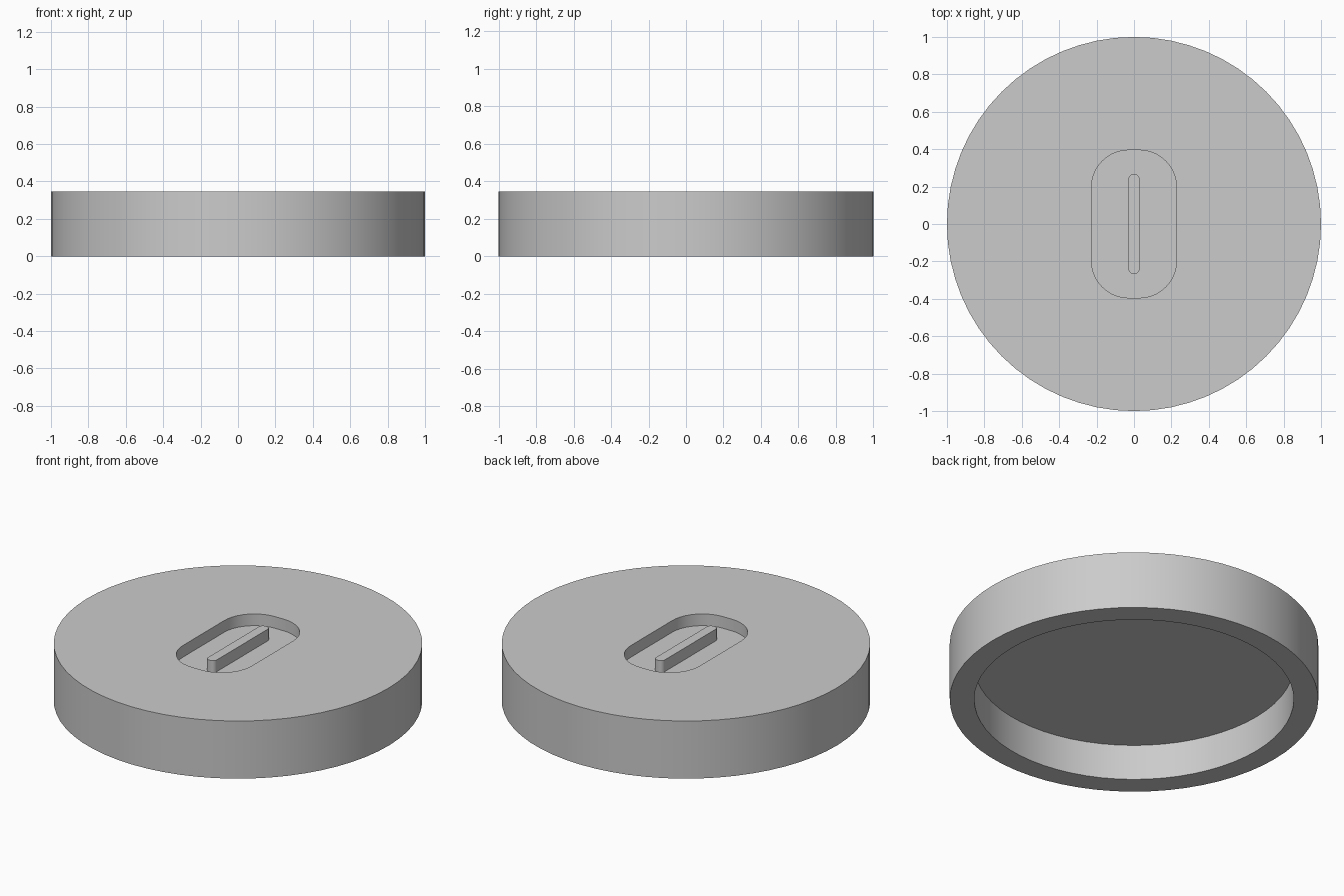
import bpy
import bmesh
from math import cos, sin, pi, radians

if "Cube" in bpy.data.objects:
    bpy.data.objects.remove(bpy.data.objects["Cube"], do_unlink=True)

HEIGHT = 0.345
RECESS_DEPTH = 0.07
CAVITY_DEPTH = 0.213

grey = bpy.data.materials.new("plain grey")
grey.use_nodes = True
colour = (0.6, 0.6, 0.6, 1)
grey.diffuse_color = colour
grey.node_tree.nodes["Principled BSDF"].inputs["Base Color"].default_value = colour


def circle(radius, count):
    return [(radius * cos(2 * pi * i / count), radius * sin(2 * pi * i / count))
            for i in range(count)]


def rounded_rectangle(half_x, half_y, radius, steps=10):
    points = []
    for corner, (sx, sy) in enumerate([(1, 1), (-1, 1), (-1, -1), (1, -1)]):
        for i in range(steps + 1):
            a = (corner + i / steps) * pi / 2
            points.append((sx * (half_x - radius) + radius * cos(a),
                           sy * (half_y - radius) + radius * sin(a)))
    return points


def prism(name, outline, bottom, top):
    """Extrude a flat outline between two heights."""
    bm = bmesh.new()
    face = bm.faces.new([bm.verts.new((x, y, bottom)) for x, y in outline])
    grown = bmesh.ops.extrude_face_region(bm, geom=[face])["geom"]
    verts = [v for v in grown if isinstance(v, bmesh.types.BMVert)]
    bmesh.ops.translate(bm, verts=verts, vec=(0, 0, top - bottom))
    bmesh.ops.recalc_face_normals(bm, faces=bm.faces)
    mesh = bpy.data.meshes.new(name)
    bm.to_mesh(mesh)
    bm.free()
    mesh.materials.append(grey)
    obj = bpy.data.objects.new(name, mesh)
    bpy.context.collection.objects.link(obj)
    return obj


def combine(target, other, operation):
    """Apply a boolean and discard the helper solid."""
    mod = target.modifiers.new(other.name, "BOOLEAN")
    mod.operation = operation
    mod.solver = "EXACT"
    mod.object = other
    bpy.context.view_layer.objects.active = target
    bpy.ops.object.modifier_apply(modifier=mod.name)
    bpy.data.objects.remove(other, do_unlink=True)


# Round cap body, hollow underneath
cap = prism("cap", circle(1.0, 64), 0, HEIGHT)
combine(cap, prism("cavity", circle(0.867, 64), -0.1, CAVITY_DEPTH), "DIFFERENCE")

# Rounded finger recess in the top
floor = HEIGHT - RECESS_DEPTH
recess = prism("recess", rounded_rectangle(0.228, 0.395, 0.2), floor, HEIGHT + 0.1)
combine(cap, recess, "DIFFERENCE")

# Grip bar standing in the recess, flush with the top
bar = prism("grip_bar", rounded_rectangle(0.029, 0.266, 0.024, 5), floor - 0.02, HEIGHT)
combine(cap, bar, "UNION")

# Smooth walls, sharp rims
bpy.ops.object.select_all(action="DESELECT")
cap.select_set(True)
bpy.context.view_layer.objects.active = cap
bpy.ops.object.shade_smooth_by_angle(angle=radians(30))
